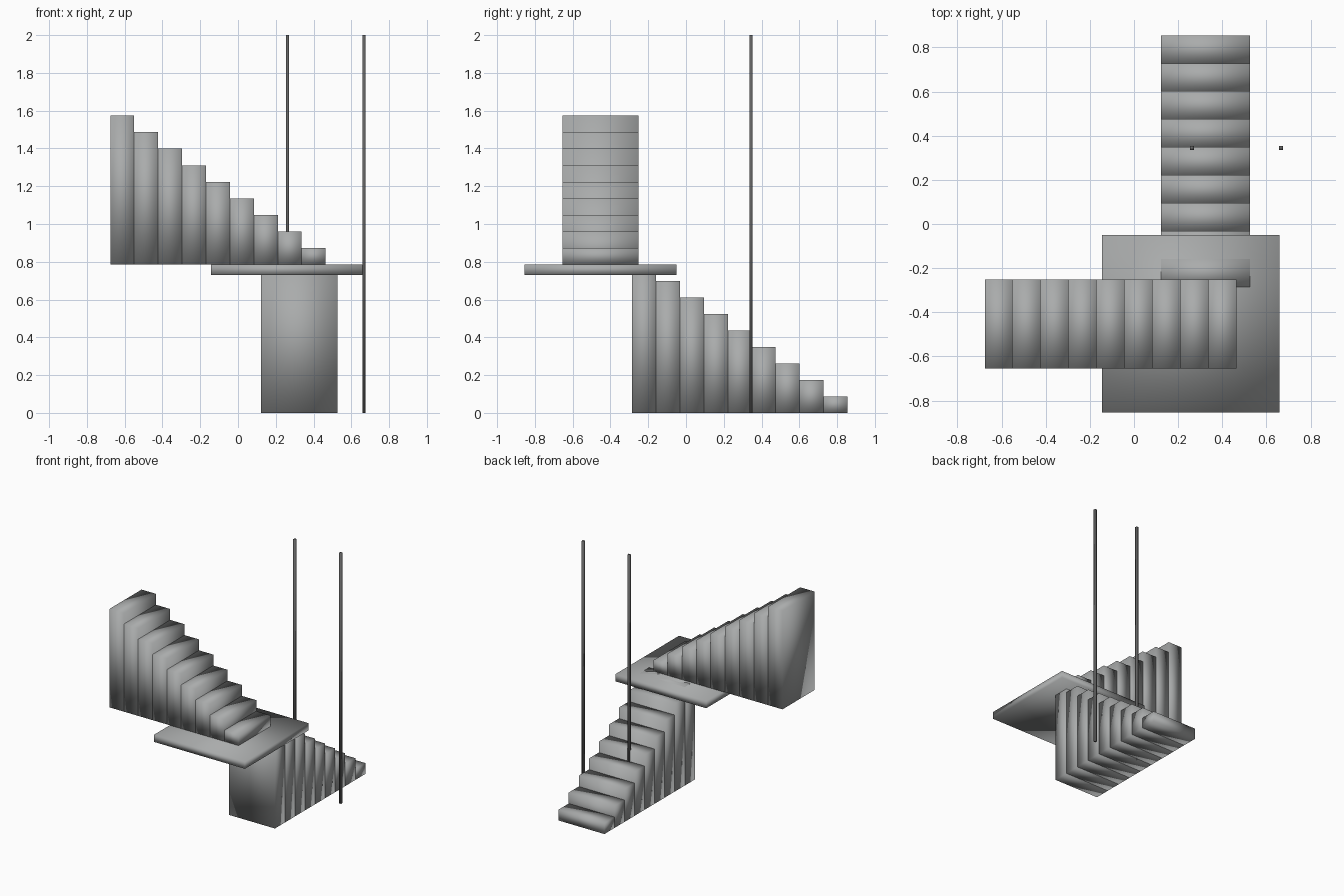
import bpy
import bmesh
from mathutils import Vector

cube = bpy.data.objects.get("Cube")
if cube:
    bpy.data.objects.remove(cube, do_unlink=True)


def make_material(name, colour):
    """Create a plain flat-coloured material."""
    mat = bpy.data.materials.new(name)
    mat.use_nodes = True
    mat.diffuse_color = colour
    mat.node_tree.nodes["Principled BSDF"].inputs["Base Color"].default_value = colour
    return mat


stone = make_material("stone_grey", (0.4, 0.41, 0.41, 1))
metal = make_material("dark_metal", (0.12, 0.12, 0.12, 1))


def add_box(bm, low, high):
    """Add a separate closed box between two corners."""
    low, high = Vector(low), Vector(high)
    verts = bmesh.ops.create_cube(bm, size=1)["verts"]
    for v in verts:
        v.co = (low + high) / 2 + v.co * (high - low)


def make_object(name, boxes, material):
    """Build one softly shaded object out of boxes."""
    bm = bmesh.new()
    for low, high in boxes:
        add_box(bm, low, high)
    for face in bm.faces:
        face.smooth = True
    mesh = bpy.data.meshes.new(name)
    bm.to_mesh(mesh)
    bm.free()
    mesh.materials.append(material)
    obj = bpy.data.objects.new(name, mesh)
    bpy.context.collection.objects.link(obj)


STEPS = 9
TREAD = 0.1267
RISE = 0.0874
LANDING_TOP = STEPS * RISE

# Lower flight climbs from the back towards the landing
lower = []
for i in range(STEPS):
    back = 0.855 - i * TREAD
    lower.append(((0.122, back - TREAD, 0), (0.526, back, (i + 1) * RISE)))
make_object("lower_flight", lower, stone)

# Landing slab
make_object("landing", [((-0.144, -0.855, 0.73), (0.66, -0.05, LANDING_TOP))], stone)

# Upper flight climbs from the landing towards the right
upper = []
for i in range(STEPS):
    end = 0.464 - i * TREAD
    upper.append(((end - TREAD, -0.655, LANDING_TOP),
                  (end, -0.251, LANDING_TOP + (i + 1) * RISE)))
make_object("upper_flight", upper, stone)

# Two slender square posts
HALF = 0.009
for name, x in (("inner_post", 0.262), ("outer_post", 0.667)):
    make_object(name, [((x - HALF, 0.344 - HALF, 0), (x + HALF, 0.344 + HALF, 2))], metal)
